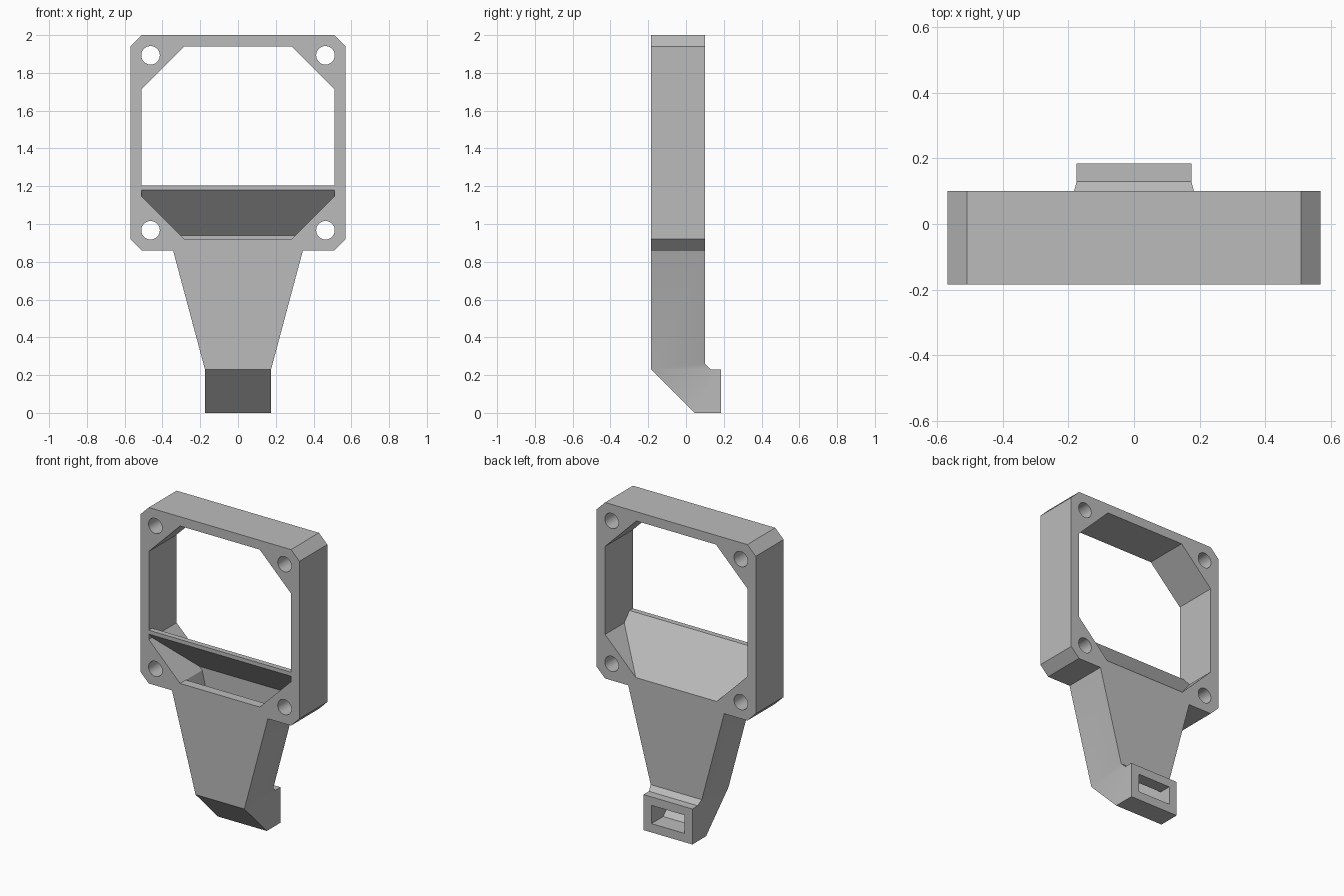
import bpy, bmesh
from mathutils import Vector

cube = bpy.data.objects.get("Cube")
if cube:
    bpy.data.objects.remove(cube, do_unlink=True)

grey = bpy.data.materials.new("plain grey")
grey.use_nodes = True
grey.diffuse_color = (0.5, 0.5, 0.5, 1)
grey.node_tree.nodes["Principled BSDF"].inputs["Base Color"].default_value = (0.5, 0.5, 0.5, 1)

FRONT, BACK = -0.185, 0.10
MID = 1.43  # height of the frame centre


def prism(name, points, axis, lo, hi):
    """Extrude an outline: xz points along y, or yz points along x."""
    place = (lambda a, b, t: (a, t, b)) if axis == "y" else (lambda a, b, t: (t, a, b))
    bm = bmesh.new()
    face = bm.faces.new([bm.verts.new(place(a, b, lo)) for a, b in points])
    moved = bmesh.ops.extrude_face_region(bm, geom=[face])["geom"]
    shift = Vector(place(0, 0, hi - lo))
    bmesh.ops.translate(bm, vec=shift, verts=[v for v in moved if isinstance(v, bmesh.types.BMVert)])
    bmesh.ops.recalc_face_normals(bm, faces=bm.faces)
    mesh = bpy.data.meshes.new(name)
    bm.to_mesh(mesh)
    bm.free()
    mesh.materials.append(grey)
    obj = bpy.data.objects.new(name, mesh)
    bpy.context.collection.objects.link(obj)
    return obj


def combine(target, tool, operation):
    """Apply a boolean and remove the tool."""
    mod = target.modifiers.new("combine", "BOOLEAN")
    mod.operation, mod.object, mod.solver = operation, tool, "EXACT"
    bpy.context.view_layer.objects.active = target
    bpy.ops.object.modifier_apply(modifier=mod.name)
    bpy.data.objects.remove(tool, do_unlink=True)


def octagon(r, c):
    """Square of half size r with corners cut by c."""
    s = r - c
    ring = [(s, -r), (r, -s), (r, s), (s, r), (-s, r), (-r, s), (-r, -s), (-s, -r)]
    return [(x, z + MID) for x, z in ring]


def mirrored(side):
    """Close a right-hand xz outline across x = 0."""
    return side + [(-x, z) for x, z in reversed(side)]


# Fan frame and tapering duct as one solid
body = prism("fan_duct_bracket", octagon(0.57, 0.06), "y", FRONT, BACK)
duct = prism("duct", [(FRONT, 0.23), (0.045, 0), (0.185, 0), (0.185, 0.23),
                      (0.13, 0.23), (BACK, 0.26), (BACK, 0.88), (FRONT, 0.88)], "x", -0.6, 0.6)
taper = prism("duct_taper", mirrored([(0.175, -0.1), (0.175, 0.23), (0.345, 0.865), (0.345, 0.95)]), "y", -0.5, 0.5)
combine(duct, taper, "INTERSECT")
combine(body, duct, "UNION")

# Frame opening
combine(body, prism("opening", octagon(0.51, 0.225), "y", -0.5, 0.5), "DIFFERENCE")

# Air channel through the duct to the rear outlet
channel = prism("channel", [(-0.125, 0.25), (0.065, 0.057), (0.3, 0.057), (0.3, 0.175),
                            (0.105, 0.175), (0.04, 0.235), (0.04, 0.95), (-0.125, 0.95)], "x", -0.6, 0.6)
inner = prism("channel_taper", mirrored([(0.118, -0.1), (0.118, 0.23), (0.285, 0.92), (0.285, 1.0)]), "y", -0.5, 0.5)
combine(channel, inner, "INTERSECT")
combine(body, channel, "DIFFERENCE")

# Sloping deflector across the lower opening
deflector = prism("deflector", [(FRONT, 1.18), (FRONT, 1.205), (-0.15, 1.205), (BACK, 0.925),
                                (BACK, 0.9), (0.04, 0.9), (0.04, 0.94)], "x", -0.6, 0.6)
combine(deflector, prism("deflector_trim", octagon(0.515, 0.225), "y", -0.5, 0.5), "INTERSECT")
combine(body, deflector, "UNION")

# Screw holes in the four corners
for x in (-0.463, 0.463):
    for z in (MID - 0.463, MID + 0.463):
        bpy.ops.mesh.primitive_cylinder_add(vertices=40, radius=0.049, depth=1,
                                            location=(x, 0, z), rotation=(1.5708, 0, 0))
        hole = bpy.context.object
        hole.data.materials.append(grey)
        combine(body, hole, "DIFFERENCE")

# Smooth hole walls, sharp edges elsewhere
bpy.ops.object.select_all(action="DESELECT")
body.select_set(True)
bpy.context.view_layer.objects.active = body
bpy.ops.object.shade_smooth_by_angle(angle=0.4)
